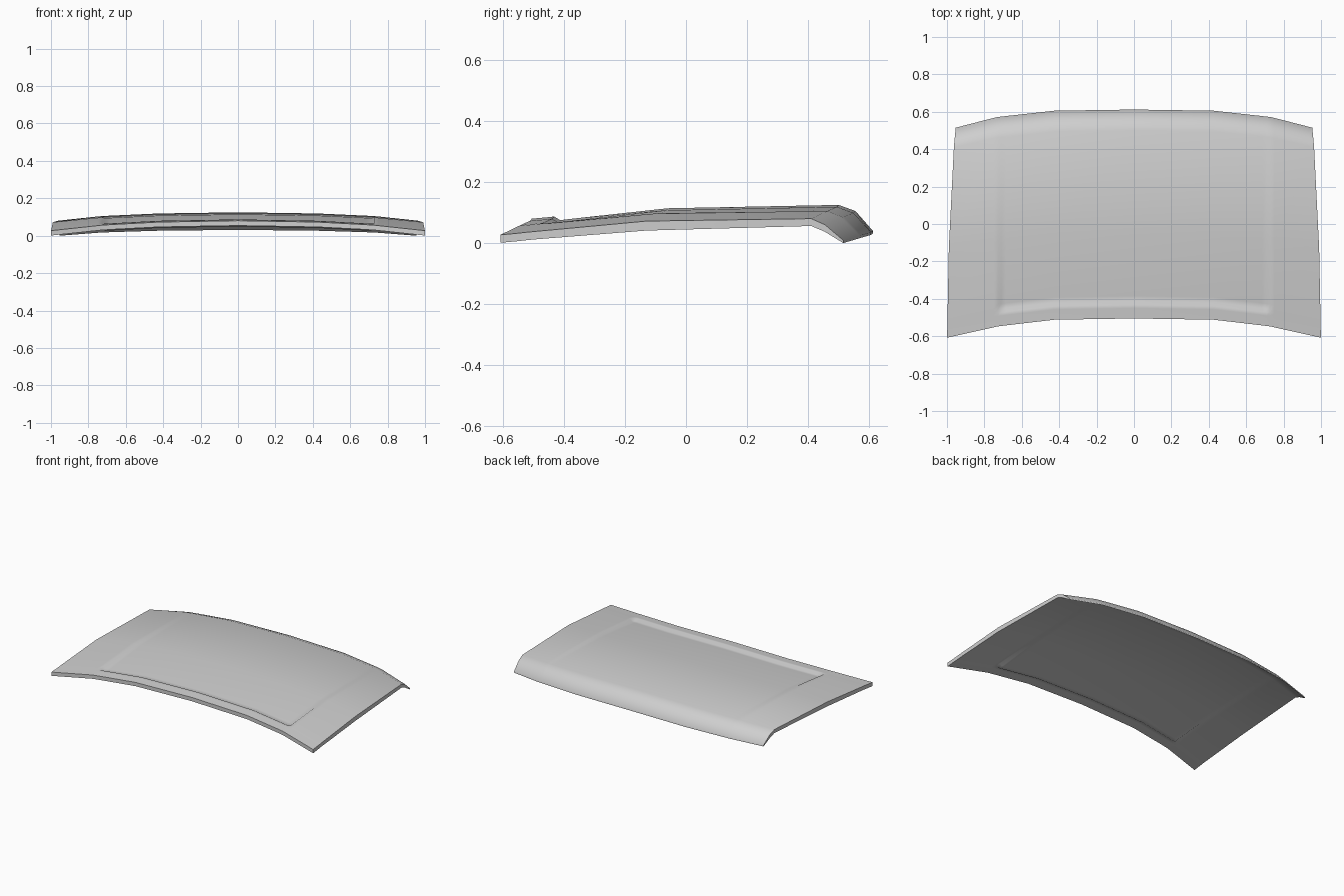
import bpy, bmesh, math

cube = bpy.data.objects.get("Cube")
if cube:
    bpy.data.objects.remove(cube, do_unlink=True)

paint = bpy.data.materials.new("light grey paint")
paint.use_nodes = True
GREY = (0.62, 0.62, 0.62, 1)
paint.diffuse_color = GREY
paint.node_tree.nodes["Principled BSDF"].inputs["Base Color"].default_value = GREY

# Lengthwise stations: centre y, z; side y, z; half width; recess depth; thickness
STATIONS = [
    (-.505, .080, -.608, .027, 1.0, 0, .026),      # front edge
    (-.45, .085, -.553, .032, .998, 0, .026),      # front lip
    (-.432, .087, -.535, .034, .998, 0, .026),     # top of the recess step
    (-.412, .089, -.517, .036, .997, .014, .026),  # foot of the recess step
    (-.385, .0915, -.49, .0385, .997, .013, .026),  # start of the recess floor
    (-.06, .119, -.13, .072, .99, .005, .031),     # middle bend
    (.50, .125, .41, .080, .963, 0, .024),         # rear ridge
    (.555, .105, .455, .060, .959, 0, .023),       # rolled tail
    (.612, .040, .515, .009, .953, 0, .009),       # tail edge
]
# Crosswise columns: distance from centre (1 = side edge), sweep, crown, in recess
HALF = [(0, 0, 0, True), (.425, .065, .14, True), (.685, .36, .40, True),
        (.71, .39, .43, True), (.727, .41, .45, False), (.75, .46, .495, False),
        (1, 1, 1, False)]
COLUMNS = [(-c, *rest) for c, *rest in reversed(HALF[1:])] + HALF


def point(station, column, under):
    y0, z0, y1, z1, width, depth, thick = station
    c, sweep, crown, inside = column
    x = c * width if abs(c) == 1 else c
    z = z0 + (z1 - z0) * crown
    if inside:
        z -= depth
    if under:
        z -= thick
    return x, y0 + (y1 - y0) * sweep, z


# Bonnet panel: crowned top skin, underside and the rim joining them
bm = bmesh.new()
top, low = [[[bm.verts.new(point(s, c, under)) for c in COLUMNS] for s in STATIONS]
            for under in (False, True)]
for skin in (top, low):
    for a, b in zip(skin, skin[1:]):
        for i in range(len(COLUMNS) - 1):
            bm.faces.new((a[i], a[i + 1], b[i + 1], b[i]))


def border(grid):
    return (grid[0][:-1] + [row[-1] for row in grid[:-1]]
            + grid[-1][:0:-1] + [row[0] for row in grid[:0:-1]])


rim_top, rim_low = border(top), border(low)
for i in range(len(rim_top)):
    j = (i + 1) % len(rim_top)
    bm.faces.new((rim_top[i], rim_low[i], rim_low[j], rim_top[j]))
bmesh.ops.recalc_face_normals(bm, faces=bm.faces[:])

mesh = bpy.data.meshes.new("bonnet_panel")
bm.to_mesh(mesh)
bm.free()
mesh.materials.append(paint)
panel = bpy.data.objects.new("bonnet_panel", mesh)
bpy.context.collection.objects.link(panel)

# Smooth the skin while keeping the rim crisp
bpy.ops.object.select_all(action='DESELECT')
panel.select_set(True)
bpy.context.view_layer.objects.active = panel
bpy.ops.object.shade_smooth_by_angle(angle=math.radians(58))
